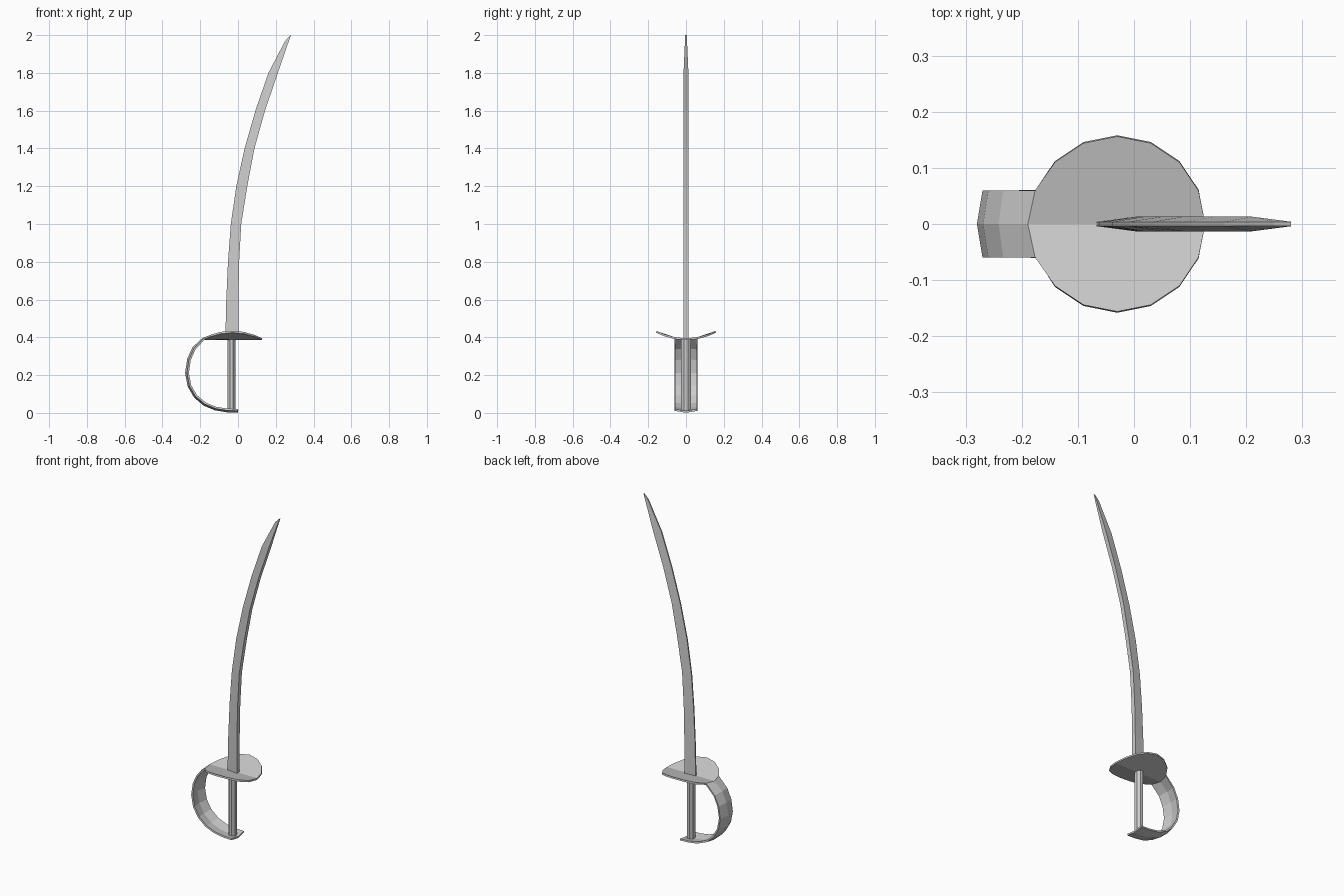
import bpy, bmesh, math
from mathutils import Vector

if "Cube" in bpy.data.objects:
    bpy.data.objects.remove(bpy.data.objects["Cube"])


def finish(name, bm):
    bmesh.ops.recalc_face_normals(bm, faces=bm.faces)
    mesh = bpy.data.meshes.new(name)
    bm.to_mesh(mesh)
    bm.free()
    obj = bpy.data.objects.new(name, mesh)
    bpy.context.collection.objects.link(obj)
    return obj


# Blade: wedge section, thin cutting edge on the left, thick spine on the right
# rows: z edge, x edge, z spine, x spine, half thickness of spine
rows = [
    (0.39, -0.067, 0.39, 0.002, 0.013),
    (0.60, -0.062, 0.60, 0.002, 0.013),
    (0.80, -0.053, 0.80, 0.006, 0.013),
    (1.00, -0.038, 1.00, 0.017, 0.013),
    (1.20, -0.009, 1.20, 0.049, 0.013),
    (1.40, 0.035, 1.40, 0.087, 0.013),
    (1.60, 0.092, 1.60, 0.143, 0.013),
    (1.80, 0.161, 1.80, 0.211, 0.013),
    (1.97, 0.250, 2.00, 0.280, 0.004),
]
bm = bmesh.new()
rings = []
for ze, xe, zs, xs, t in rows:
    pts = [(xe, -0.004, ze), (xs, -t, zs), (xs, t, zs), (xe, 0.004, ze)]
    rings.append([bm.verts.new(p) for p in pts])
for a, b in zip(rings, rings[1:]):
    for i in range(4):
        j = (i + 1) % 4
        bm.faces.new((a[i], a[j], b[j], b[i]))
bm.faces.new(rings[0])
bm.faces.new(rings[-1])
finish("blade", bm)

# Hand guard: 16-sided plate folded up at both sides, with a creased knuckle strap
bm = bmesh.new()
R, CX = 0.157, -0.03
rim = []
for k in range(16):
    a = k * math.tau / 16
    y = R * math.sin(a)
    rim.append(bm.verts.new((CX + R * math.cos(a), y, 0.39 + 0.04 * (y / R) ** 2)))
bm.faces.new(rim[0:9])
bm.faces.new(rim[8:16] + [rim[0]])

path = [(-0.237, 0.345), (-0.264, 0.285), (-0.275, 0.212), (-0.262, 0.142),
        (-0.230, 0.086), (-0.180, 0.043), (-0.120, 0.018), (-0.058, 0.008), (0.0, 0.006)]
prev = [rim[7], rim[8], rim[9]]
for x, z in path:
    inward = (Vector((-0.05, 0.2)) - Vector((x, z))).normalized() * 0.010
    row = [bm.verts.new((x + inward.x * abs(s), s * 0.059, z + inward.y * abs(s)))
           for s in (1, 0, -1)]
    for i in range(2):
        bm.faces.new((prev[i], prev[i + 1], row[i + 1], row[i]))
    prev = row
guard = finish("hand_guard", bm)
solid = guard.modifiers.new("thickness", "SOLIDIFY")
solid.thickness = 0.010
solid.offset = 0

# Grip: slim eight-sided rod, slightly oval
bpy.ops.mesh.primitive_cylinder_add(vertices=8, radius=1, depth=1,
                                    location=(-0.034, 0, 0.2), rotation=(0, 0, math.pi / 8))
grip = bpy.context.object
grip.name = "grip"
bpy.ops.object.transform_apply(location=False, rotation=True, scale=False)
grip.scale = (0.022, 0.028, 0.385)
